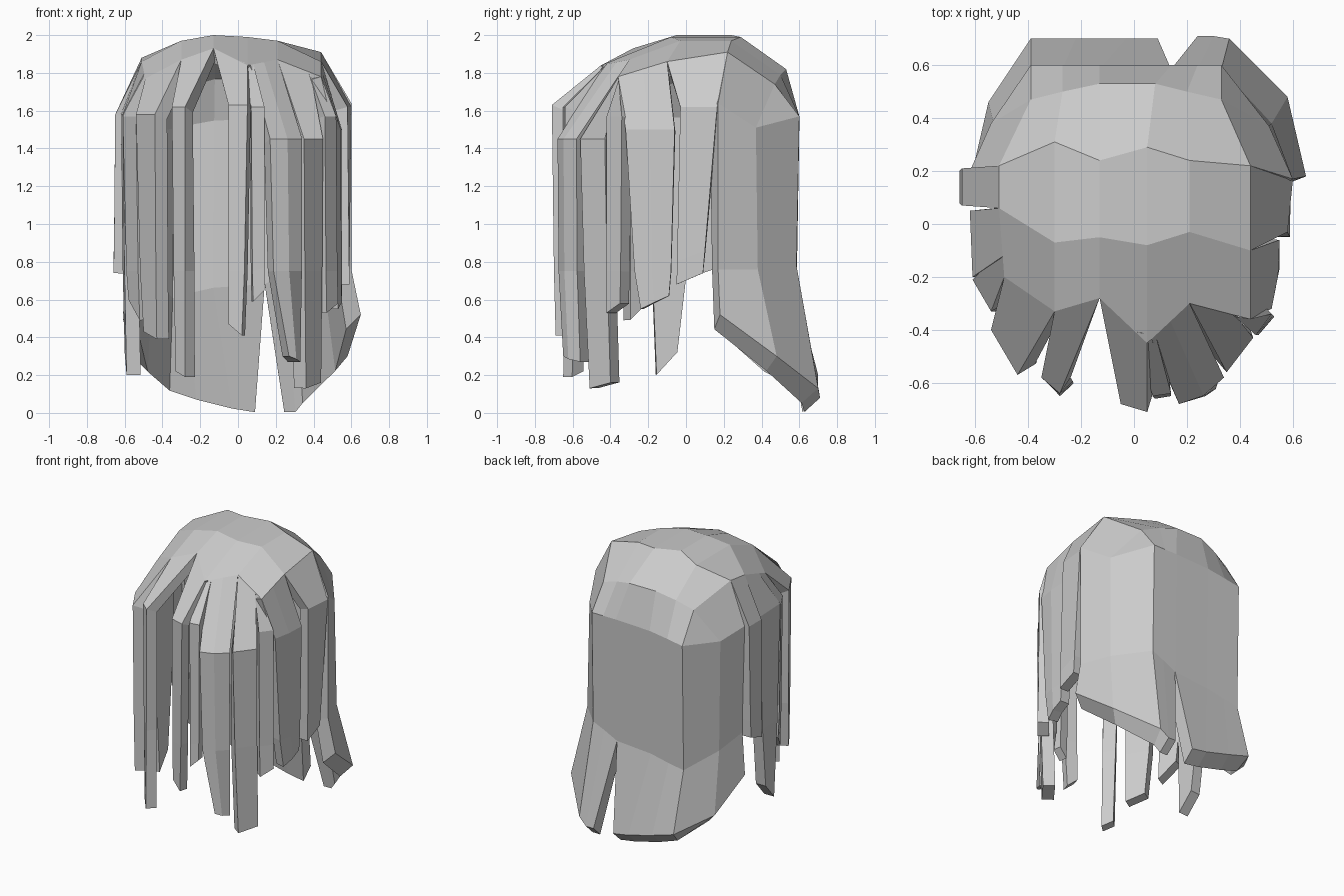
import bpy, bmesh
from mathutils import Vector

if "Cube" in bpy.data.objects:
    bpy.data.objects.remove(bpy.data.objects["Cube"])


def build(name, strips, thickness, drop=0, drop_below=0):
    """Skin pairs of point rows, weld shared points, thicken inward.
    Inner points of a hem below drop_below are lowered to slant its rim."""
    bm = bmesh.new()
    verts = {}

    def vert(p):
        key = tuple(round(c, 4) for c in p)
        if key not in verts:
            verts[key] = bm.verts.new(key)
        return verts[key]

    for top, low in strips:
        for i in range(len(top) - 1):
            ring = []
            for p in (top[i], low[i], low[i + 1], top[i + 1]):
                v = vert(p)
                if v not in ring:
                    ring.append(v)
            if len(ring) > 2:
                bm.faces.new(ring)
    bm.normal_update()
    facing = sum(f.normal.dot(f.calc_center_median() - Vector((0, 0, 1.0))) * f.calc_area()
                 for f in bm.faces)
    if facing < 0:
        bmesh.ops.reverse_faces(bm, faces=bm.faces[:])
    bm.normal_update()
    # inner skin and rim
    outer = bm.faces[:]
    rim = [(e.link_loops[0].vert, e.link_loops[0].link_loop_next.vert)
           for e in bm.edges if e.is_boundary]
    inner = {}
    for v in verts.values():
        co = v.co - v.normal * thickness * min(v.calc_shell_factor(), 1.3)
        if v.co.z < drop_below:
            co.z -= drop
        inner[v] = co
    inner = {v: bm.verts.new(co) for v, co in inner.items()}
    for f in outer:
        bm.faces.new([inner[v] for v in reversed(f.verts)])
    for a, b in rim:
        bm.faces.new((b, a, inner[a], inner[b]))
    mesh = bpy.data.meshes.new(name)
    bm.to_mesh(mesh)
    bm.free()
    ob = bpy.data.objects.new(name, mesh)
    bpy.context.collection.objects.link(ob)


# crown rows, back to front
r1 = [(-.39, .47, 1.73), (-.27, .50, 1.78), (-.13, .53, 1.82),
      (.08, .53, 1.82), (.20, .50, 1.79), (.33, .47, 1.74)]
r2 = [(-.51, .22, 1.88), (-.30, .31, 1.97), (-.13, .24, 2.0),
      (.05, .29, 1.99), (.21, .24, 1.97), (.44, .22, 1.91)]
r3 = [(-.51, .06, 1.86), (-.30, -.07, 1.97), (-.13, -.05, 2.0),
      (.05, -.08, 1.99), (.21, -.03, 1.97), (.44, -.10, 1.86)]
r4 = [(-.49, -.20, 1.77), (-.30, -.33, 1.87), (-.13, -.28, 1.93),
      (.05, -.45, 1.84), (.21, -.30, 1.87), (.44, -.36, 1.78)]

# back curtain rows: shoulder, middle, and the hem split by a slit
xs = (-.39, -.27, -.13, .14, .24, .33)
shoulder = ([(-.62, .2, 1.58), (-.54, .38, 1.51)]
            + [(x, .6, z) for x, z in zip(xs, (1.52, 1.54, 1.56, 1.57, 1.57, 1.57))]
            + [(.51, .37, 1.51), (.6, .17, 1.64)])
middle = ([(-.59, .2, .8), (-.53, .38, .72)]
          + [(x, .585, z) for x, z in zip(xs, (.62, .64, .67, .69, .74, .78))]
          + [(.52, .38, .76), (.6, .17, .76)])
hem_left = [(-.61, .2, .5), (-.55, .46, .29), (-.39, .7, .2),
            (-.22, .7, .15), (-.03, .7, .1), (.09, .7, .08)]
hem_right = [(.24, .71, .08), (.3, .71, .08), (.36, .7, .13), (.58, .48, .3), (.65, .18, .52)]
collar = [r2[0], r1[0]] + r1 + [r1[5], r2[5]]
build("crown_and_back_curtain",
      [(r1, r2), (r2, r3), (r3, r4)]
      + [(low, top) for top, low in ((collar, shoulder), (shoulder, middle),
                                     (middle[:6], hem_left), (middle[5:], hem_right))],
      .085, .06, .6)


def lock(name, a, b, sh, tip, thick=.075, ridge=0, taper=.75):
    """Hanging lock: root edge a-b, shoulder (x,y,x,y,z), tip (x,y,x,y,z,z)."""
    s = [Vector((sh[0], sh[1], sh[4])), Vector((sh[2], sh[3], sh[4]))]
    t = [Vector((tip[0], tip[1], tip[4])), Vector((tip[2], tip[3], tip[5]))]
    m = []
    for p, q in zip(s, t):
        z = max(.75, q.z + .12)
        k = p.lerp(q, taper * (p.z - z) / (p.z - q.z))
        k.z = z
        m.append(k)
    rows = [[Vector(a), Vector(b)], s, m, t]
    if ridge:
        for i, r in enumerate(rows):
            c = (r[0] + r[1]) / 2
            out = Vector((c.x, c.y, 0)).normalized()
            r.insert(1, c + out * (ridge if i else 0))
    build(name, list(zip(rows, rows[1:])), thick)


def mix(a, b, k):
    return tuple(Vector(a).lerp(Vector(b), k))


# locks on the left side
lock("left_side_lock_rear", r2[0], r3[0], (-.65, .21, -.65, .07, 1.58),
     (-.66, .2, -.66, .08, .78, .74))
lock("left_side_lock_middle", r3[0], mix(r3[0], r4[0], .7), (-.62, .05, -.61, -.2, 1.58),
     (-.6, -.05, -.59, -.16, .32, .2))
lock("left_side_lock_front", mix(r3[0], r4[0], .6), r4[0], (-.61, -.21, -.54, -.33, 1.57),
     (-.58, -.22, -.52, -.33, .6, .49))
# fringe locks, left to right
lock("fringe_lock_1", r4[0], r4[1], (-.54, -.4, -.44, -.57, 1.58),
     (-.5, -.45, -.43, -.56, .43, .39))
lock("fringe_lock_2", r4[1], r4[2], (-.35, -.58, -.28, -.64, 1.62),
     (-.33, -.59, -.28, -.65, .22, .19), .07)
lock("fringe_lock_3", r4[2], r4[3], (-.05, -.68, .05, -.71, 1.63),
     (-.05, -.67, .02, -.69, .47, .41), .06)
lock("fringe_lock_4", mix(r4[2], r4[3], .75), mix(r4[3], r4[4], .2),
     (.07, -.65, .14, -.64, 1.62), (.08, -.66, .14, -.65, .59, .65), .06)
lock("fringe_lock_5", mix(r4[3], r4[4], .1), r4[4], (.17, -.68, .34, -.58, 1.45),
     (.27, -.65, .33, -.56, .3, .27), .08, .02, .3)
lock("fringe_lock_6", r4[4], mix(r4[4], r4[5], .75), (.35, -.56, .45, -.43, 1.45),
     (.36, -.51, .44, -.4, .13, .16), .08)
lock("fringe_lock_7", mix(r4[4], r4[5], .7), r4[5], (.46, -.42, .52, -.34, 1.57),
     (.47, -.42, .53, -.35, .53, .58))
# locks on the right side
lock("right_side_lock_front", r4[5], r3[5], (.52, -.32, .55, -.06, 1.5),
     (.53, -.24, .55, -.09, .55, .62), .07, .01)
lock("right_side_lock_rear", r3[5], r2[5], (.58, -.03, .6, .165, 1.62),
     (.59, -.05, .59, .09, .68, .74), .07, 0, 1)
